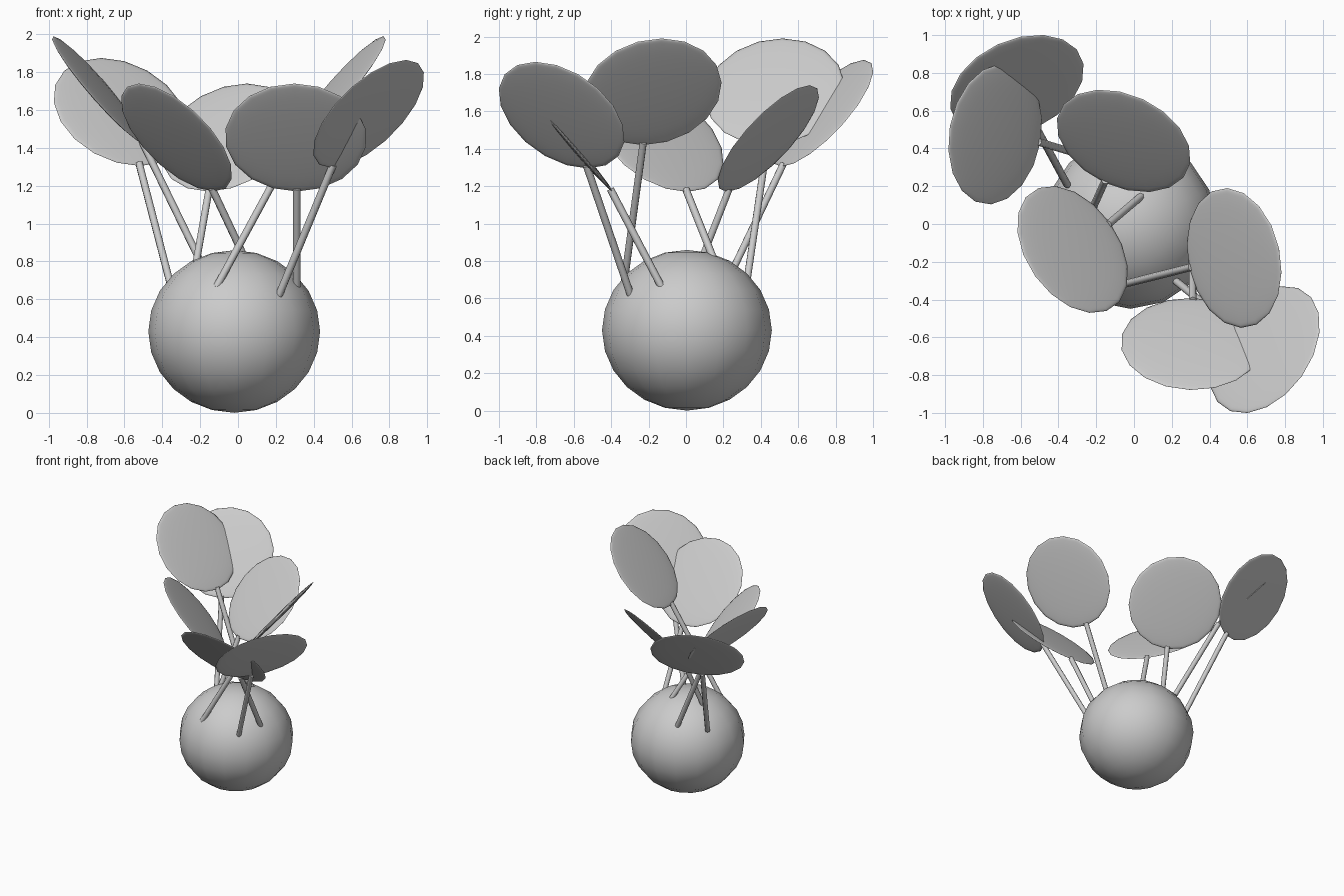
import bpy, math
from mathutils import Vector

if "Cube" in bpy.data.objects:
    bpy.data.objects.remove(bpy.data.objects["Cube"])

R, THICK, TILT = 0.375, 0.018, math.radians(49.5)


def finish(name):
    ob = bpy.context.object
    ob.name = name
    bpy.ops.object.shade_smooth_by_angle(angle=math.radians(50))
    return ob


# Round pot body
bpy.ops.mesh.primitive_uv_sphere_add(segments=16, ring_count=12, radius=0.445,
                                     location=(-0.02, 0.005, 0.43))
finish("pot").scale = (1.02, 1.02, 0.965)


def pad(i, centre, out, root):
    """Thin round pad rising along 'out', with a stem from its low edge to the pot."""
    out = Vector((*out, 0)).normalized()
    normal = -out * math.sin(TILT) + Vector((0, 0, math.cos(TILT)))
    uphill = out * math.cos(TILT) + Vector((0, 0, math.sin(TILT)))
    centre = Vector(centre)
    # Pad
    bpy.ops.mesh.primitive_uv_sphere_add(segments=18, ring_count=8, radius=1, location=centre)
    disc = finish(f"pad_{i}")
    disc.rotation_euler = normal.to_track_quat('Z', 'Y').to_euler()
    disc.scale = (R, R, THICK)
    # Stem
    tip, root = centre - uphill * (R - 0.02), Vector(root)
    axis = (tip - root).normalized()
    root = root - axis * 0.03
    bpy.ops.mesh.primitive_cylinder_add(vertices=8, radius=0.02, depth=(tip - root).length,
                                        location=(tip + root) / 2)
    finish(f"stem_{i}").rotation_euler = axis.to_track_quat('Z', 'Y').to_euler()


# centre of pad, outward direction, stem root on the pot
pads = [
    ((-0.62, 0.73, 1.59), (-0.32, 0.69), (-0.36, 0.22, 0.69)),
    ((-0.735, 0.475, 1.705), (-0.745, 0.13), (-0.16, 0.33, 0.72)),
    ((-0.055, 0.44, 1.455), (0.32, 0.69), (-0.22, 0.08, 0.80)),
    ((-0.325, -0.135, 1.455), (-0.62, -0.44), (0.03, 0.14, 0.83)),
    ((0.53, -0.18, 1.705), (0.745, 0.16), (-0.10, -0.33, 0.69)),
    ((0.305, -0.635, 1.455), (-0.02, -0.76), (0.31, -0.13, 0.66)),
    ((0.69, -0.665, 1.58), (0.62, -0.44), (0.22, -0.30, 0.63)),
]
for i, p in enumerate(pads, 1):
    pad(i, *p)
